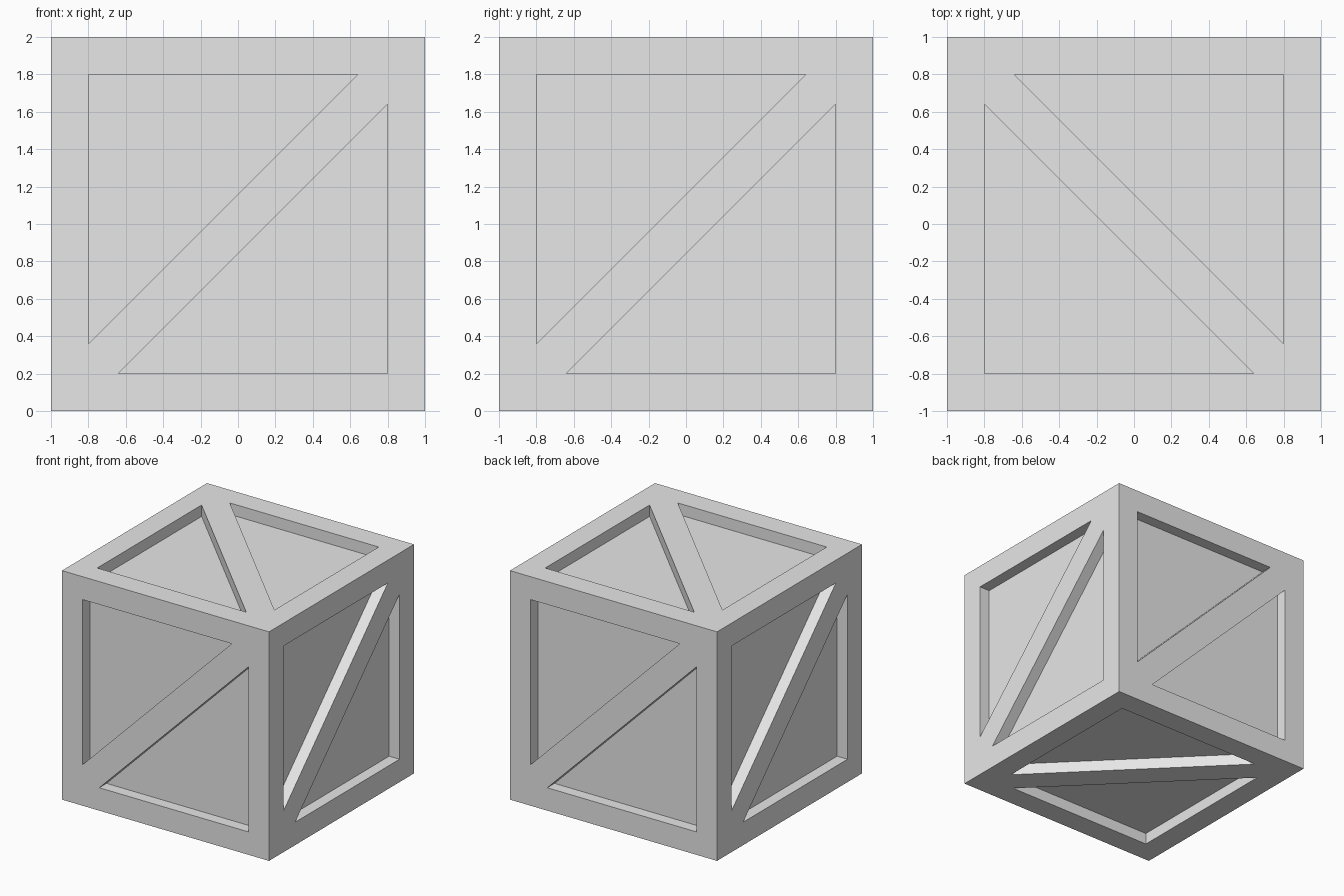
import bpy
import bmesh
from mathutils import Vector

HALF = 1.0      # half the crate's side
INNER = 0.8     # inner edge of the frame
TIP = 0.64      # where the diagonal brace cuts the panel corners
DEPTH = 0.1     # how deep the panels sit

cube = bpy.data.objects.get("Cube")
if cube:
    bpy.data.objects.remove(cube, do_unlink=True)

grey = bpy.data.materials.new("plain grey")
grey.use_nodes = True
colour = (0.8, 0.8, 0.8, 1.0)
grey.diffuse_color = colour
grey.node_tree.nodes["Principled BSDF"].inputs["Base Color"].default_value = colour

X, Y, Z = Vector((1, 0, 0)), Vector((0, 1, 0)), Vector((0, 0, 1))
CENTRE = Z * HALF


def add_side(bm, u, v):
    """One braced side: u points right, v up, the brace rises along u + v."""
    n = u.cross(v)

    def vert(a, b, depth=0.0):
        return bm.verts.new(CENTRE + u * a + v * b + n * (HALF - depth))

    corner = {(s, t): vert(s * HALF, t * HALF) for s in (-1, 1) for t in (-1, 1)}
    low, high = corner[-1, -1], corner[1, 1]
    rims = []

    # Two triangular panels, the second being the first turned half a circle
    for s in (1, -1):
        outline = [(-INNER * s, INNER * s), (-INNER * s, -TIP * s), (TIP * s, INNER * s)]
        rim = [vert(a, b) for a, b in outline]
        floor = [vert(a, b, DEPTH) for a, b in outline]
        bm.faces.new(floor)
        for i in range(3):
            j = (i + 1) % 3
            bm.faces.new((rim[i], rim[j], floor[j], floor[i]))

        # Two frame bars around this panel
        outer = corner[-s, s]
        start, end = (low, high) if s == 1 else (high, low)
        bm.faces.new((outer, start, rim[1], rim[0]))
        bm.faces.new((outer, rim[0], rim[2], end))
        rims.append(rim)

    # Diagonal brace between the panels
    a, b = rims
    bm.faces.new((low, b[2], b[1], high, a[2], a[1]))


# Crate: four walls, lid and base, joined into one closed shell
bm = bmesh.new()
for u, v in ((X, Z), (Y, Z), (-X, Z), (-Y, Z), (Y, -X), (-X, Y)):
    add_side(bm, u, v)
bmesh.ops.remove_doubles(bm, verts=bm.verts[:], dist=0.0001)
bmesh.ops.recalc_face_normals(bm, faces=bm.faces[:])

mesh = bpy.data.meshes.new("braced_crate")
bm.to_mesh(mesh)
bm.free()
mesh.materials.append(grey)
crate = bpy.data.objects.new("braced_crate", mesh)
bpy.context.collection.objects.link(crate)
